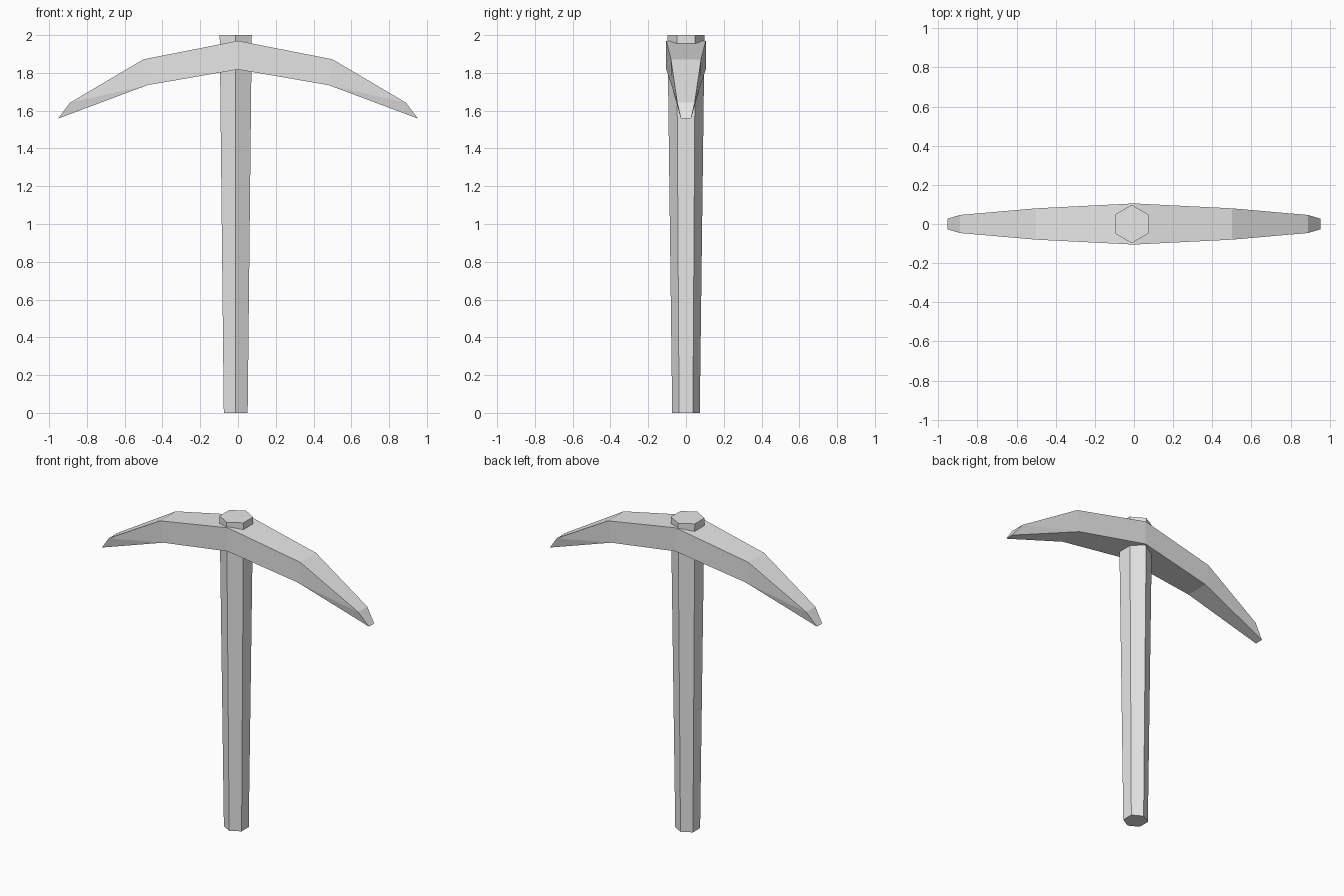
import bpy, bmesh
from math import sin, cos, pi

cube = bpy.data.objects.get("Cube")
if cube:
    bpy.data.objects.remove(cube, do_unlink=True)

grey = bpy.data.materials.new("plain grey")
grey.use_nodes = True
colour = (0.8, 0.8, 0.8, 1)
grey.diffuse_color = colour
grey.node_tree.nodes["Principled BSDF"].inputs["Base Color"].default_value = colour


def finish(bm, name):
    bmesh.ops.recalc_face_normals(bm, faces=bm.faces)
    mesh = bpy.data.meshes.new(name)
    bm.to_mesh(mesh)
    bm.free()
    mesh.materials.append(grey)
    obj = bpy.data.objects.new(name, mesh)
    bpy.context.collection.objects.link(obj)
    return obj


# Handle: six-sided shaft, wider at the top, corners on the y axis
bm = bmesh.new()
rings = []
for z, radius in ((0, 0.073), (2, 0.098)):
    rings.append([bm.verts.new((-0.012 + radius * sin(i * pi / 3),
                                radius * cos(i * pi / 3), z)) for i in range(6)])
low, high = rings
for i in range(6):
    j = (i + 1) % 6
    bm.faces.new((low[i], low[j], high[j], high[i]))
bm.faces.new(low)
bm.faces.new(high)
finish(bm, "handle")

# Pick head: half outline as (x, half width, z), mirrored to the other arm
top = [(0, 0.105, 1.97), (0.5, 0.08, 1.872), (0.89, 0.046, 1.642), (0.953, 0.027, 1.558)]
bottom = [(0, 0.105, 1.818), (0.48, 0.077, 1.735)]
bm = bmesh.new()


def pairs(points):
    return [[bm.verts.new((x, s * w, z)) for s in (-1, 1)] for x, w, z in points]


upper, lower = pairs(top), pairs(bottom)
for chain in (upper, lower + upper[-1:]):
    for a, b in zip(chain, chain[1:]):
        bm.faces.new((a[0], b[0], b[1], a[1]))
for s in (0, 1):
    bm.faces.new((upper[0][s], upper[1][s], lower[1][s], lower[0][s]))
    bm.faces.new((upper[1][s], upper[2][s], lower[1][s]))
    bm.faces.new((upper[2][s], upper[3][s], lower[1][s]))
head = finish(bm, "pick_head")
mirror = head.modifiers.new("mirror", "MIRROR")
mirror.use_clip = True
